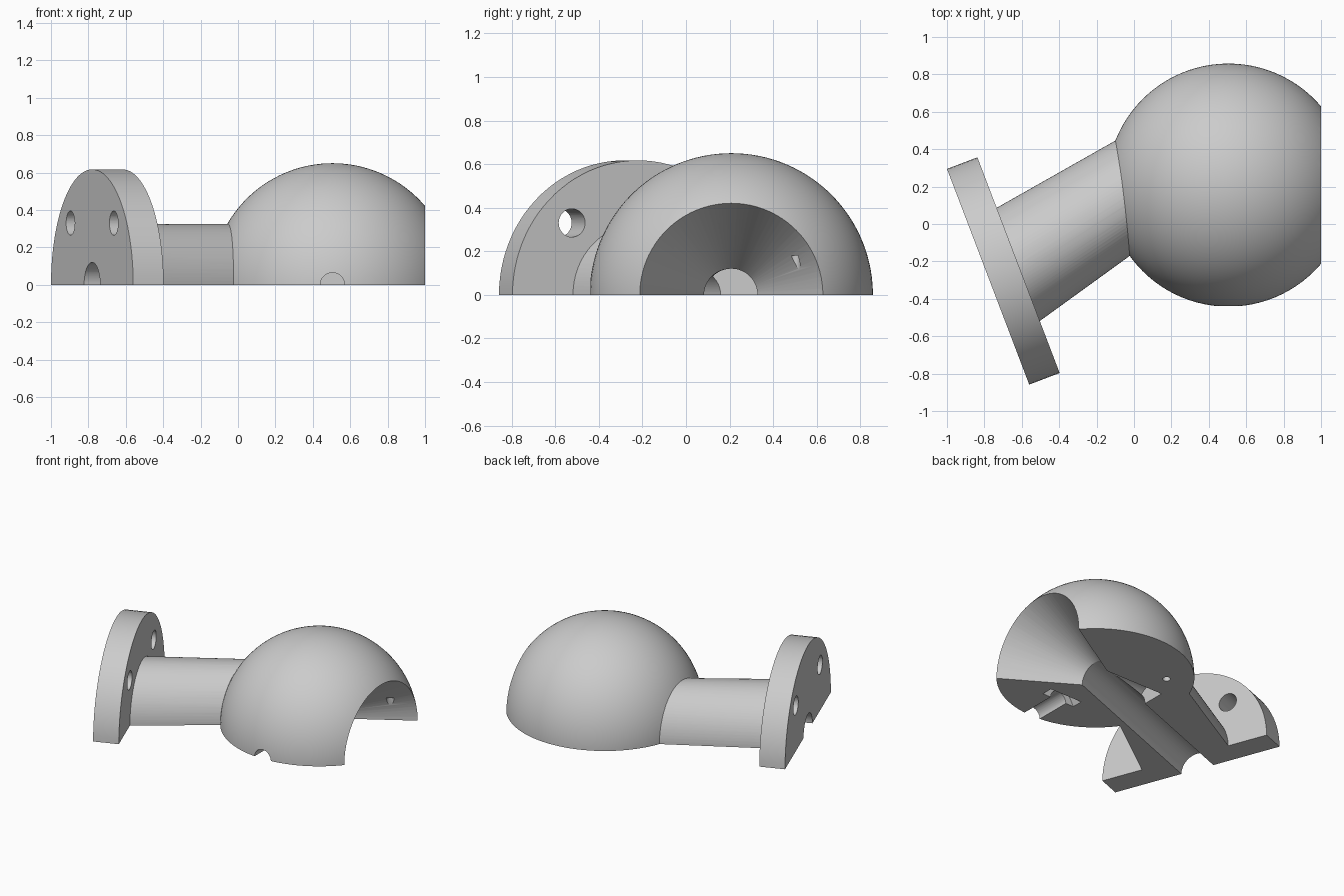
import bpy, bmesh, math
from mathutils import Vector

if "Cube" in bpy.data.objects:
    bpy.data.objects.remove(bpy.data.objects["Cube"], do_unlink=True)

# One plain grey material
grey = bpy.data.materials.new("plain_grey")
grey.use_nodes = True
grey.diffuse_color = (0.6, 0.6, 0.6, 1)
grey.node_tree.nodes["Principled BSDF"].inputs["Base Color"].default_value = (0.6, 0.6, 0.6, 1)

BALL = Vector((0.505, 0.208, 0))
BALL_R = 0.65
FLANGE = Vector((-0.78, -0.282, 0))       # centre of the outer flange face
AXIS = (BALL - FLANGE).normalized()       # flange axis runs through the ball centre
SIDE = Vector((-AXIS.y, AXIS.x, 0))
THICK = 0.174
X, Y, Z = Vector((1, 0, 0)), Vector((0, 1, 0)), Vector((0, 0, 1))


def add_object(name, bm):
    bmesh.ops.triangulate(bm, faces=bm.faces)
    bmesh.ops.recalc_face_normals(bm, faces=bm.faces)
    mesh = bpy.data.meshes.new(name)
    bm.to_mesh(mesh)
    bm.free()
    mesh.materials.append(grey)
    obj = bpy.data.objects.new(name, mesh)
    bpy.context.collection.objects.link(obj)
    return obj


def ring(bm, centre, axis, radius, count):
    u = axis.cross(Z) if abs(axis.z) < 0.9 else X.copy()
    u.normalize()
    v = axis.cross(u)
    turns = [2 * math.pi * i / count for i in range(count)]
    return [bm.verts.new(centre + radius * (u * math.cos(t) + v * math.sin(t))) for t in turns]


def loft(name, p0, p1, r0, r1, axis0=None, axis1=None, count=64):
    """Solid between two discs; each disc faces along the path unless told otherwise."""
    bm = bmesh.new()
    path = (p1 - p0).normalized()
    a = ring(bm, p0, axis0 or path, r0, count)
    b = ring(bm, p1, axis1 or path, r1, count)
    bm.faces.new(a)
    bm.faces.new(b)
    for i in range(count):
        j = (i + 1) % count
        bm.faces.new((a[i], a[j], b[j], b[i]))
    return add_object(name, bm)


def combine(target, tool, operation):
    mod = target.modifiers.new(operation, "BOOLEAN")
    mod.operation = operation
    mod.solver = "MANIFOLD"
    mod.object = tool
    bpy.context.view_layer.objects.active = target
    bpy.ops.object.modifier_apply(modifier=mod.name)
    bpy.data.objects.remove(tool, do_unlink=True)


# Ball
bm = bmesh.new()
bmesh.ops.create_uvsphere(bm, u_segments=96, v_segments=63, radius=BALL_R)
bmesh.ops.translate(bm, verts=bm.verts, vec=BALL)
mount = add_object("ball_mount_half", bm)

# Arm, skewed between the flange disc and a disc inside the ball
arm = loft("arm", FLANGE + AXIS * (THICK - 0.02), Vector((0.04, BALL.y - 0.008, 0)),
           0.325, 0.325, AXIS, X, 96)
combine(mount, arm, "UNION")

# Flange
flange = loft("flange", FLANGE, FLANGE + AXIS * THICK, 0.617, 0.617, count=96)
combine(mount, flange, "UNION")

# Conical mouth, straight socket and bore through the arm
slope = 0.3 / 0.495
cutters = [
    loft("cone_mouth", BALL - X * 0.03, BALL + X * 0.8,
         0.12 - slope * 0.03, 0.12 + slope * 0.8, count=96),
    loft("socket", Vector((0.04, BALL.y, 0)), BALL + X * 0.02, 0.12, 0.12),
    loft("arm_bore", FLANGE - AXIS * 0.1, BALL - AXIS * 0.01, 0.12, 0.12),
]

# Blind clamping screw hole with its hexagonal nut pocket
cutters.append(loft("screw_hole", BALL - Y * 0.8, BALL - Y * 0.32, 0.065, 0.065, count=32))
cutters.append(loft("nut_pocket", BALL - Y * 0.38, BALL - Y * 0.3, 0.13, 0.13, count=6))

# Flange bolt holes and dowel holes
for s in (-1, 1):
    hole = FLANGE + SIDE * s * 0.325 + Z * 0.33
    cutters.append(loft("bolt_hole", hole - AXIS * 0.1, hole + AXIS * 0.3, 0.065, 0.065, count=32))
    dowel = BALL + X * s * 0.366 + Y * 0.29
    cutters.append(loft("dowel_hole", dowel - Z * 0.1, dowel + Z * 0.18, 0.026, 0.026, count=24))

# Block that removes the lower half
bm = bmesh.new()
bmesh.ops.create_cube(bm, size=4)
bmesh.ops.translate(bm, verts=bm.verts, vec=-2 * Z)
cutters.append(add_object("lower_half", bm))

for cutter in cutters:
    combine(mount, cutter, "DIFFERENCE")

# Smooth curved faces, crisp edges
bpy.ops.object.select_all(action="DESELECT")
mount.select_set(True)
bpy.context.view_layer.objects.active = mount
bpy.ops.object.shade_smooth_by_angle(angle=math.radians(25))
